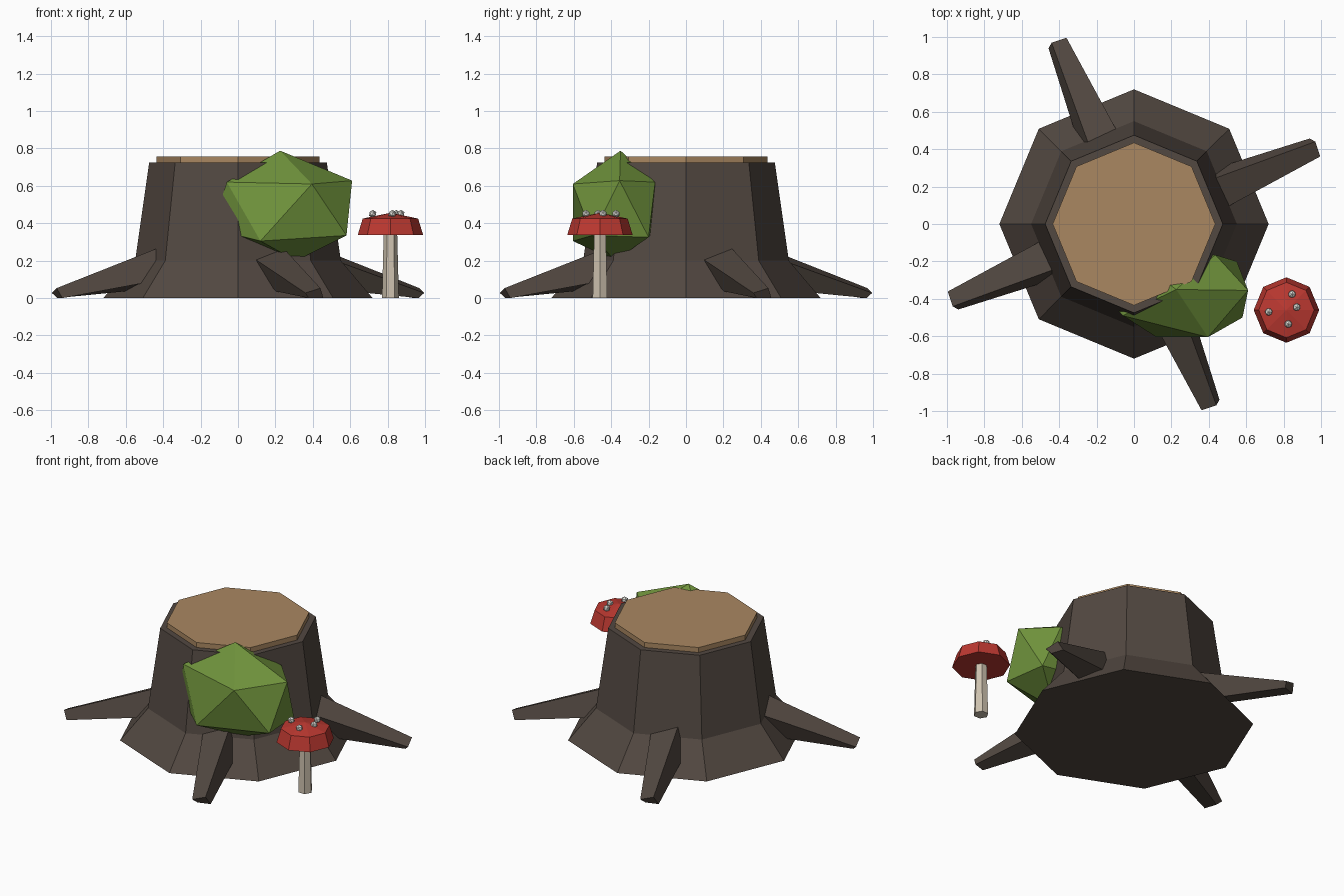
import bpy, bmesh
from math import sin, cos, pi, radians
from mathutils import Vector

if "Cube" in bpy.data.objects:
    bpy.data.objects.remove(bpy.data.objects["Cube"])


def material(name, rgb):
    m = bpy.data.materials.new(name)
    m.diffuse_color = (*rgb, 1)
    m.use_nodes = True
    m.node_tree.nodes["Principled BSDF"].inputs["Base Color"].default_value = m.diffuse_color
    return m


BARK = material("bark", (0.085, 0.065, 0.053))
WOOD = material("cut_wood", (0.40, 0.245, 0.12))
LEAF = material("leaf", (0.16, 0.29, 0.045))
RED = material("cap_red", (0.50, 0.04, 0.03))
CREAM = material("stem_cream", (0.62, 0.54, 0.43))
WHITE = material("spot_white", (0.75, 0.75, 0.70))


def finish(name, bm, mat):
    bmesh.ops.recalc_face_normals(bm, faces=bm.faces[:])
    me = bpy.data.meshes.new(name)
    bm.to_mesh(me)
    bm.free()
    me.materials.append(mat)
    ob = bpy.data.objects.new(name, me)
    bpy.context.collection.objects.link(ob)
    return ob


def loft(name, rings, mat):
    """Skin equal-sized rings of points and cap both ends."""
    bm = bmesh.new()
    loops = [[bm.verts.new(p) for p in ring] for ring in rings]
    n = len(loops[0])
    for a, b in zip(loops, loops[1:]):
        for i in range(n):
            j = (i + 1) % n
            bm.faces.new((a[i], a[j], b[j], b[i]))
    bm.faces.new(loops[0])
    bm.faces.new(loops[-1])
    return finish(name, bm, mat)


def turned(name, profile, sides, mat, x=0, y=0):
    """Faceted round part from (radius, height) pairs."""
    return loft(name, [[(x + r * cos(2 * pi * i / sides), y + r * sin(2 * pi * i / sides), z)
                        for i in range(sides)] for r, z in profile], mat)


# Trunk with flared foot, and the cut face on top
turned("trunk", [(0.72, 0), (0.55, 0.20), (0.475, 0.725)], 8, BARK)
turned("cut_face", [(0.435, 0.70), (0.435, 0.758)], 8, WOOD)

# Four tapered square roots, flattened where they meet the ground
for k in range(4):
    a = 0.4 + k * pi / 2
    out, side = Vector((cos(a), sin(a), 0)), Vector((-sin(a), cos(a), 0))
    start, end = out * 0.42 + Vector((0, 0, 0.17)), out * 1.05
    up = (end - start).normalized().cross(side)
    if up.z < 0:
        up = -up
    rings = []
    for centre, r in ((start, 0.13), (end, 0.062)):
        ring = []
        for q in range(4):
            t = radians(27 + 90 * q)
            p = centre + side * (r * sin(t)) + up * (r * cos(t))
            p.z = max(p.z, 0)
            ring.append(p)
        rings.append(ring)
    loft(f"root_{k + 1}", rings, BARK)

# Bush: lumpy twenty-sided ball leaning on the trunk
bm = bmesh.new()
for p in [(0.225, -0.35, 0.788), (0.395, -0.605, 0.61), (-0.06, -0.49, 0.62),
          (0.05, -0.22, 0.62), (0.435, -0.165, 0.62), (0.61, -0.355, 0.628),
          (0.58, -0.50, 0.335), (0.12, -0.605, 0.305), (-0.14, -0.40, 0.37),
          (0.15, -0.17, 0.36), (0.55, -0.20, 0.325), (0.31, -0.38, 0.20)]:
    bm.verts.new(p)
bmesh.ops.convex_hull(bm, input=bm.verts[:])
finish("bush", bm, LEAF)

# Mushroom stem and cap
MX, MY = 0.815, -0.46
turned("mushroom_stem", [(0.045, 0), (0.036, 0.35)], 6, CREAM, MX, MY)
turned("mushroom_cap", [(0.175, 0.337), (0.148, 0.425), (0.004, 0.455)], 8, RED, MX, MY)

# Spots on the cap
for k, (x, y) in enumerate([(0.845, -0.375), (0.87, -0.445), (0.825, -0.535), (0.72, -0.47)]):
    bm = bmesh.new()
    bmesh.ops.create_icosphere(bm, subdivisions=1, radius=0.022)
    bmesh.ops.translate(bm, verts=bm.verts[:], vec=(x, y, 0.45))
    finish(f"cap_spot_{k + 1}", bm, WHITE)
